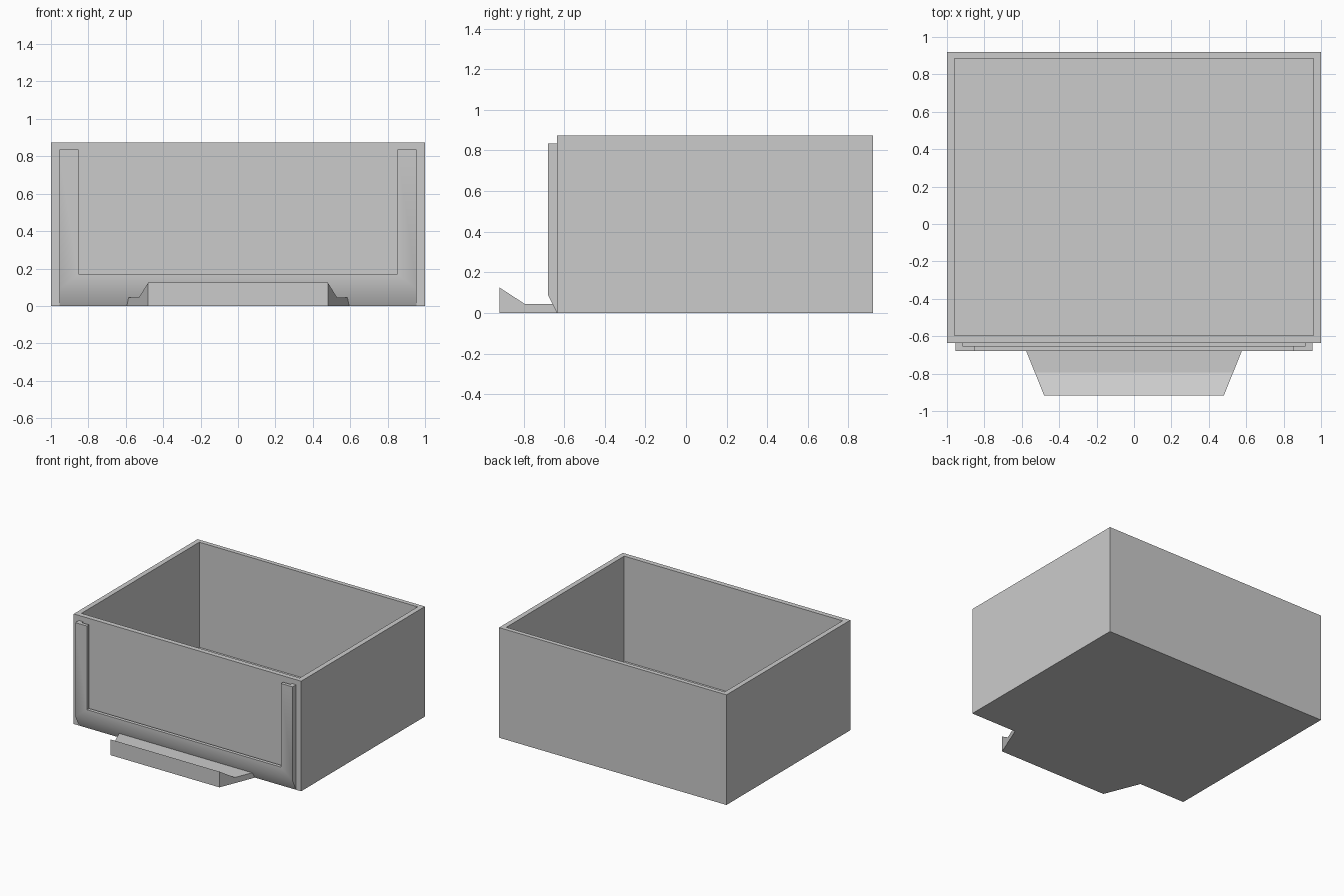
import bpy
import bmesh
from mathutils import Vector

if "Cube" in bpy.data.objects:
    bpy.data.objects.remove(bpy.data.objects["Cube"], do_unlink=True)

GREY = (0.6, 0.6, 0.6, 1.0)
grey = bpy.data.materials.new("light_grey_plastic")
grey.use_nodes = True
grey.diffuse_color = GREY
grey.node_tree.nodes["Principled BSDF"].inputs["Base Color"].default_value = GREY

FRONT, BACK, HEIGHT = -0.635, 0.92, 0.875
FLOOR = 0.04


def add_object(name, bm):
    bmesh.ops.recalc_face_normals(bm, faces=bm.faces)
    mesh = bpy.data.meshes.new(name)
    bm.to_mesh(mesh)
    bm.free()
    mesh.materials.append(grey)
    obj = bpy.data.objects.new(name, mesh)
    bpy.context.collection.objects.link(obj)
    return obj


def prism(name, profile, half_width):
    """Extrude a (y, z) profile symmetrically along x."""
    bm = bmesh.new()
    face = bm.faces.new([bm.verts.new((-half_width, y, z)) for y, z in profile])
    moved = bmesh.ops.extrude_face_region(bm, geom=[face])["geom"]
    verts = [g for g in moved if isinstance(g, bmesh.types.BMVert)]
    bmesh.ops.translate(bm, verts=verts, vec=Vector((2 * half_width, 0, 0)))
    return add_object(name, bm)


def box(name, half_width, y0, y1, z0, z1):
    return prism(name, [(y0, z0), (y1, z0), (y1, z1), (y0, z1)], half_width)


def cut(obj, cutter):
    """Subtract the cutter, bake the result and drop the cutter."""
    cutter.hide_render = True
    mod = obj.modifiers.new("cut", "BOOLEAN")
    mod.operation = "DIFFERENCE"
    mod.solver = "EXACT"
    mod.object = cutter
    bpy.context.view_layer.update()
    evaluated = obj.evaluated_get(bpy.context.evaluated_depsgraph_get())
    result = bpy.data.meshes.new_from_object(evaluated)
    obj.modifiers.clear()
    obj.data = result
    bpy.data.objects.remove(cutter, do_unlink=True)


# Open-topped drawer body
body = box("drawer_body", 1.0, FRONT, BACK, 0, HEIGHT)
cut(body, box("cavity_cutter", 0.96, FRONT + 0.04, BACK - 0.035, FLOOR, HEIGHT + 0.2))

# Label frame: chamfered at the foot, with an open window and a slot behind the lip
frame = prism("label_frame", [(FRONT, 0), (-0.68, 0.09), (-0.68, 0.835), (FRONT, 0.835)], 0.955)
cut(frame, box("window_cutter", 0.853, -0.8, -0.5, 0.17, 1.0))
cut(frame, box("slot_cutter", 0.918, -0.653, -0.5, 0.13, 1.0))

# Pull handle with an upturned lip, tapering towards the front
handle = prism("pull_handle", [(FRONT, 0), (-0.918, 0), (-0.918, 0.125),
                               (-0.795, 0.045), (FRONT, 0.045)], 1.0)
for v in handle.data.vertices:
    v.co.x *= 0.48 + 0.404 * (v.co.y + 0.918)

# Smooth only the gentle chamfer of the frame
bpy.ops.object.select_all(action="DESELECT")
frame.select_set(True)
bpy.context.view_layer.objects.active = frame
bpy.ops.object.shade_smooth_by_angle()
